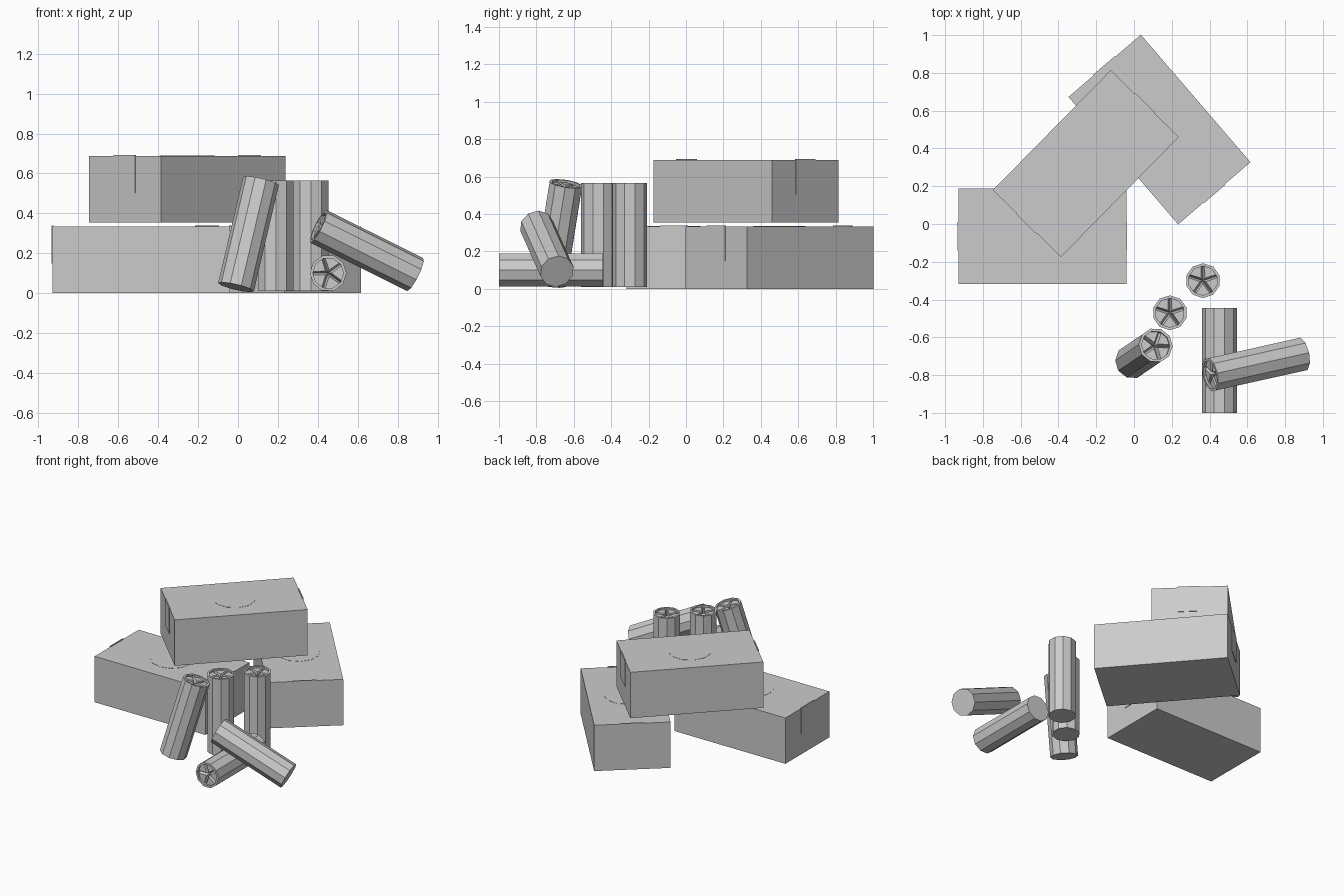
import bpy, bmesh
from math import sin, cos, pi, radians
from mathutils import Vector, Matrix

if "Cube" in bpy.data.objects:
    bpy.data.objects.remove(bpy.data.objects["Cube"], do_unlink=True)

grey = bpy.data.materials.new("plain_grey")
grey.use_nodes = True
grey.diffuse_color = (0.6, 0.6, 0.6, 1)
grey.node_tree.nodes["Principled BSDF"].inputs["Base Color"].default_value = (0.6, 0.6, 0.6, 1)


def finish(bm, name, matrix):
    bmesh.ops.recalc_face_normals(bm, faces=bm.faces)
    mesh = bpy.data.meshes.new(name)
    bm.to_mesh(mesh)
    bm.free()
    mesh.materials.append(grey)
    obj = bpy.data.objects.new(name, mesh)
    obj.matrix_world = matrix
    bpy.context.collection.objects.link(obj)


def block(name, size, centre, frame):
    bm = bmesh.new()
    bmesh.ops.create_cube(bm, size=1)
    bmesh.ops.scale(bm, vec=size, verts=bm.verts)
    bmesh.ops.translate(bm, vec=centre, verts=bm.verts)
    finish(bm, name, frame)


# Carton with a round top label and a closing flap at each end
LONG, WIDE, HIGH = 0.89, 0.505, 0.333


def carton(name, x, y, z, angle):
    frame = Matrix.Translation((x, y, z)) @ Matrix.Rotation(radians(angle), 4, 'Z')
    block(name, (LONG, WIDE, HIGH), (0, 0, HIGH / 2), frame)
    for side, label in ((-1, "left"), (1, "right")):
        block(f"{name}_flap_{label}", (0.008, 0.15, 0.19),
              (side * LONG / 2, 0, HIGH - 0.09), frame)
    bm = bmesh.new()
    bmesh.ops.create_cone(bm, cap_ends=True, segments=12, radius1=0.142,
                          radius2=0.142, depth=0.003)
    bmesh.ops.translate(bm, vec=(0, 0, HIGH), verts=bm.verts)
    finish(bm, f"{name}_round_label", frame)


carton("front_carton", -0.485, -0.065, 0, 0)
carton("back_carton", 0.135, 0.5, 0, -49.3)
carton("top_carton", -0.255, 0.32, 0.355, 45.5)

# Ten-sided tube with a hollow rim and a five-petal folded end
RADIUS, INNER, SIDES = 0.092, 0.077, 10


def ring(radius, z):
    return [Vector((radius * cos(pi / 2 + i * 2 * pi / SIDES),
                    radius * sin(pi / 2 + i * 2 * pi / SIDES), z)) for i in range(SIDES)]


def tube(name, base, tip, roll=0):
    base, tip = Vector(base), Vector(tip)
    length = (tip - base).length
    floor, fold, gap = length - 0.04, length - 0.012, 0.01
    bm = bmesh.new()
    loops = [[bm.verts.new(p) for p in ring(r, z)] for r, z in
             ((RADIUS, 0), (RADIUS, length), (INNER, length), (INNER, floor))]
    bm.faces.new(loops[0])
    for low, high in zip(loops, loops[1:]):
        for i in range(SIDES):
            j = (i + 1) % SIDES
            bm.faces.new((low[i], low[j], high[j], high[i]))
    # Petals slope down to meet in the five creases
    centre = bm.verts.new((0, 0, floor))
    flat = ring(INNER, fold)
    for k in range(0, SIDES, 2):
        a, m, b = flat[k], flat[k + 1], flat[(k + 2) % SIDES]
        apex = Vector((m.x, m.y, 0)).normalized() * gap / sin(pi / 5)
        apex.z = fold
        top = [bm.verts.new(p) for p in (apex, a.lerp(m, 0.2), m, b.lerp(m, 0.2))]
        va, vb = loops[3][k], loops[3][(k + 2) % SIDES]
        bm.faces.new(top)
        bm.faces.new((centre, va, top[1], top[0]))
        bm.faces.new((vb, centre, top[0], top[3]))
    if (tip - base).xy.length < 0.001:
        turn = Matrix.Identity(4)
    else:
        turn = (tip - base).to_track_quat('Z', 'Y').to_matrix().to_4x4()
    turn = turn @ Matrix.Rotation(radians(roll), 4, 'Z')
    finish(bm, name, Matrix.Translation(base) @ turn)


tube("standing_tube_back", (0.365, -0.3, 0.01), (0.365, -0.3, 0.565))
tube("standing_tube_middle", (0.19, -0.47, 0.01), (0.19, -0.47, 0.565))
tube("leaning_tube", (-0.01, -0.727, 0.03), (0.115, -0.642, 0.562))
tube("lying_tube", (0.452, -0.445, 0.1), (0.452, -1.0, 0.1), 90)
tube("propped_tube", (0.888, -0.69, 0.093), (0.403, -0.798, 0.335))
